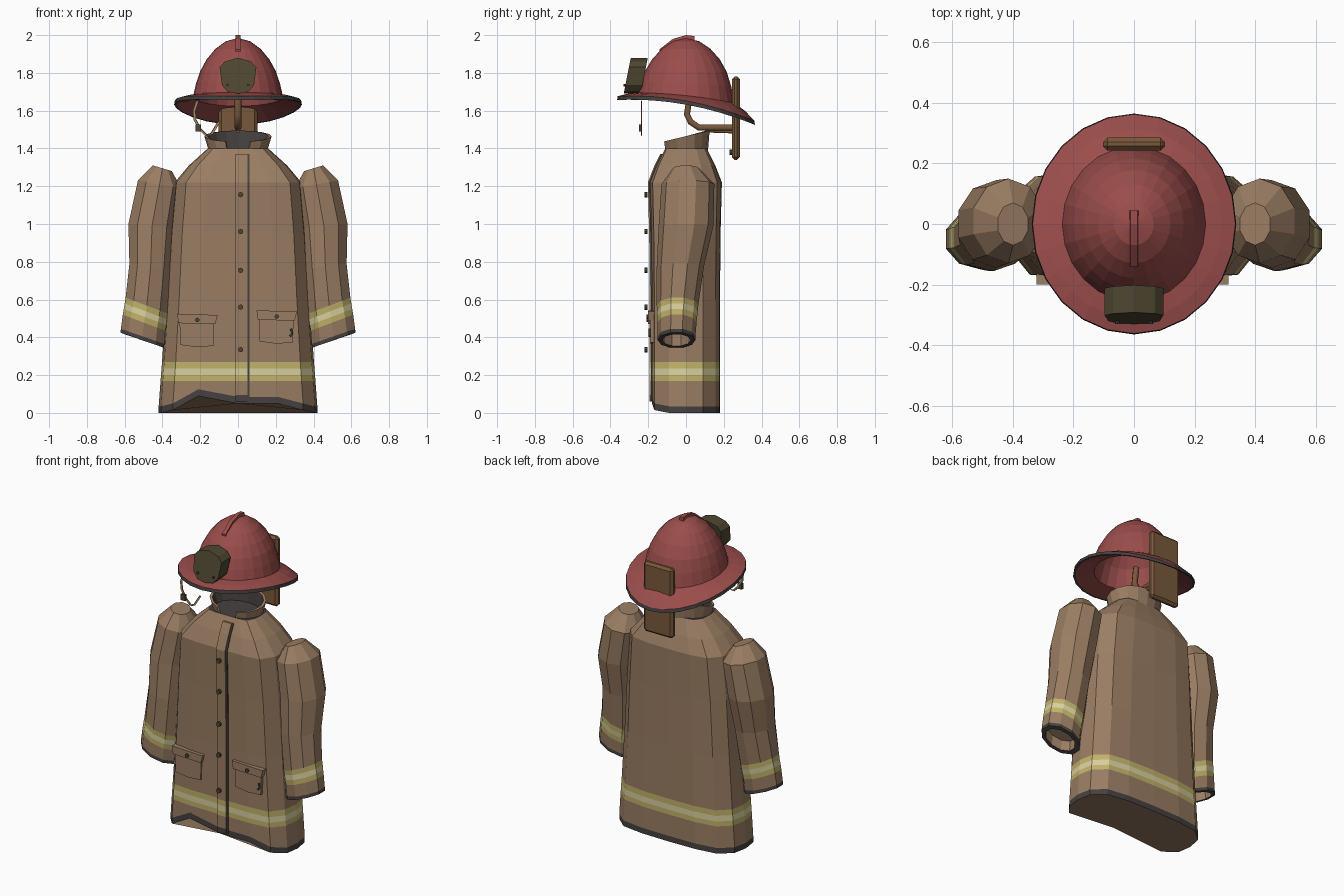
import bpy, bmesh
from math import sin, cos, pi, radians

if "Cube" in bpy.data.objects:
    bpy.data.objects.remove(bpy.data.objects["Cube"])


def material(name, rgb):
    lin = [((c / 255 + 0.055) / 1.055) ** 2.4 for c in rgb] + [1]
    m = bpy.data.materials.new(name)
    m.use_nodes = True
    m.diffuse_color = lin
    m.node_tree.nodes["Principled BSDF"].inputs["Base Color"].default_value = lin
    return m


MATS = {
    "coat": material("tan coat", (154, 125, 99)),
    "red": material("helmet red", (154, 77, 75)),
    "yellow": material("reflective yellow", (192, 178, 106)),
    "pale": material("reflective pale", (216, 207, 158)),
    "grey": material("dark grey trim", (70, 65, 64)),
    "olive": material("dark olive", (78, 71, 48)),
    "brown": material("wood brown", (121, 89, 59)),
    "strap": material("strap tan", (165, 135, 100)),
}
NAMES = list(MATS)


def loft(name, rings, color, start=None, end=None):
    """Skin closed rings; color is a name or a rule (band, segment) -> name."""
    rule = color if callable(color) else lambda i, j: color
    bm = bmesh.new()
    loops = [[bm.verts.new(p) for p in ring] for ring in rings]
    n = len(loops[0])
    for i in range(len(loops) - 1):
        a, b = loops[i], loops[i + 1]
        for j in range(n):
            k = (j + 1) % n
            f = bm.faces.new((a[j], a[k], b[k], b[j]))
            f.material_index = NAMES.index(rule(i, j))
    for loop, mat in ((loops[0], start), (loops[-1], end)):
        if mat:
            bm.faces.new(loop).material_index = NAMES.index(mat)
    bmesh.ops.remove_doubles(bm, verts=bm.verts, dist=1e-5)
    bmesh.ops.recalc_face_normals(bm, faces=bm.faces)
    me = bpy.data.meshes.new(name)
    bm.to_mesh(me)
    bm.free()
    for m in MATS.values():
        me.materials.append(m)
    ob = bpy.data.objects.new(name, me)
    bpy.context.collection.objects.link(ob)
    return ob


def prism(name, outline, front, back, color, lean=0):
    """Extrude an x-z outline along y, leaning back with height."""
    z0 = min(z for x, z in outline)
    rings = [[(x, y + lean * (z - z0), z) for x, z in outline] for y in (front, back)]
    return loft(name, rings, color, color, color)


def box(name, x0, x1, y0, y1, z0, z1, color):
    return prism(name, [(x0, z0), (x1, z0), (x1, z1), (x0, z1)], y0, y1, color)


def disc(name, x, y, z, r, color):
    pts = [(x + r * cos(t * pi / 4), z + r * sin(t * pi / 4)) for t in range(8)]
    return prism(name, pts, y, y + 0.016, color)


def tube(name, points, radius, color):
    cu = bpy.data.curves.new(name, "CURVE")
    cu.dimensions = "3D"
    cu.bevel_depth, cu.bevel_resolution, cu.use_fill_caps = radius, 1, True
    sp = cu.splines.new("POLY")
    sp.points.add(len(points) - 1)
    for p, co in zip(sp.points, points):
        p.co = (*co, 1)
    cu.materials.append(MATS[color])
    ob = bpy.data.objects.new(name, cu)
    bpy.context.collection.objects.link(ob)
    bpy.ops.object.select_all(action="DESELECT")
    ob.select_set(True)
    bpy.context.view_layer.objects.active = ob
    bpy.ops.object.convert(target="MESH")


# Coat body: flat front, rounded sides, rows of (height, half width, half depth)
half = [(0, -1), (.5, -1), (.82, -.93), (.97, -.5), (1, 0), (.96, .5), (.78, .87), (.45, .98), (0, 1)]
section = half + [(-x, y) for x, y in half[-2:0:-1]]
rows = [(0, .42, .18), (.035, .42, .18), (.17, .41, .18), (.2, .408, .18), (.235, .405, .18),
        (.27, .402, .18), (.6, .38, .18), (.95, .36, .183), (1.22, .335, .19),
        (1.31, .26, .155), (1.4, .16, .11)]
bands = ["grey", "coat", "yellow", "pale", "yellow"] + ["coat"] * 5


def hem_lift(i, x, y):
    if i > 1 or y > -.9:
        return 0
    return .09 if x == -.5 else .05 if abs(x) < .6 else .015


body = [[(x * w, y * d, z + hem_lift(i, x, y)) for x, y in section]
        for i, (z, w, d) in enumerate(rows)]
loft("coat_body", body, lambda i, j: bands[i], "coat", "grey")

# Front closure flap and the dark seam beside it
for name, x0, x1, out, dark in (("placket", -.012, .05, .012, False), ("placket_seam", .05, .06, .006, True)):
    strip = []
    for i, (z, w, d) in enumerate(rows):
        z = min(z, 1.37) + (.06 if i < 2 else 0)
        d = .125 if i == 10 else d
        strip.append([(x0, -d - out, z), (x1, -d - out, z), (x1, -d + .02, z), (x0, -d + .02, z)])
    end = "grey" if dark else "coat"
    loft(name, strip, lambda i, j: "grey" if dark else bands[i], end, end)

for z in (1.155, .96, .755, .56, .335):
    disc("coat_button", .014, -.22, z, .014, "olive")

# Sleeves: each row is inner x, inner z, outer x, outer z, centre y, half depth
sleeve_rows = [(.35, 1.28, .45, 1.31, 0, .07), (.30, 1.19, .53, 1.23, .01, .14),
               (.33, .98, .58, 1.0, 0, .145), (.35, .76, .575, .79, -.03, .125),
               (.37, .525, .595, .61, -.045, .11), (.375, .495, .6, .58, -.045, .108),
               (.38, .465, .605, .55, -.047, .106), (.385, .435, .61, .52, -.048, .104),
               (.39, .365, .62, .445, -.05, .1), (.392, .345, .622, .425, -.05, .1),
               (.42, .355, .597, .415, -.05, .075), (.415, .42, .59, .48, -.05, .075)]
sleeve_bands = ["coat"] * 4 + ["yellow", "pale", "yellow", "coat", "grey", "grey", "coat"]
for side, s in (("left", 1), ("right", -1)):
    rings = []
    for xi, zi, xo, zo, cy, ry in sleeve_rows:
        ring = []
        for k in range(10):
            t = (k + .5) * pi / 5
            f = .5 + .5 * cos(t) / cos(pi / 10)
            ring.append((s * (xi + (xo - xi) * f), cy + ry * sin(t), zi + (zo - zi) * f))
        rings.append(ring)
    loft(side + "_sleeve", rings, lambda i, j: sleeve_bands[i], "coat", "coat")

# Pockets with flaps and buttons
for side, cx, dz, s in (("right", -.215, 0, 1), ("left", .205, .018, -1)):
    prism(side + "_pocket", [(cx - .09, .36 + dz), (cx, .348 + dz), (cx + .085, .355 + dz),
                             (cx + .09, .5 + dz), (cx - .095, .5 + dz)], -.188, -.14, "coat")
    prism(side + "_pocket_flap", [(cx - .1, .475 + dz), (cx + .095, .47 + dz),
                                  (cx + .107, .518 + dz), (cx - .107, .525 + dz)], -.2, -.14, "coat")
    disc(side + "_pocket_button", cx, -.208, .492 + dz, .012, "olive")
tube("pocket_clip", [(.275, -.193, .405), (.287, -.193, .42), (.28, -.193, .445)], .006, "grey")

# Standing collar, open at the front, with a dark lining
sections = []
for k in range(15):
    t = radians(-68 + 316 * k / 14)
    c, n = cos(t), sin(t)
    top = 1.465 + .03 * n
    sections.append([(.15 * c, .115 * n, 1.37), (.178 * c, .125 * n, top),
                     (.162 * c, .11 * n, top), (.134 * c, .1 * n, 1.37)])
loft("collar", sections, lambda i, j: "grey" if j == 2 else "coat", "coat", "coat")

# Helmet: dome, brim sloping down to the back, dark rim and hollow inside
# Rows are radius, height and share of the brim slope
helmet_rows = [(.0, 1.985, 0), (.065, 1.967, 0), (.12, 1.927, 0), (.165, 1.873, 0), (.2, 1.81, .1),
               (.222, 1.745, .3), (.237, 1.68, .6), (.29, 1.668, .8), (.335, 1.652, 1),
               (.338, 1.632, 1), (.325, 1.632, 1), (.222, 1.66, .6), (.19, 1.79, 0),
               (.11, 1.91, 0), (0, 1.95, 0)]
shell = []
for r, z, k in helmet_rows:
    ring = []
    for a in range(24):
        x, y = r * cos(a * pi / 12), 1.08 * r * sin(a * pi / 12)
        ring.append((x, y, z - k * (.18 * y + .31 * y * y)))
    shell.append(ring)
loft("helmet", shell, lambda i, j: "grey" if i in (8, 9) else "red")

# Crown ridge
crest = [[(x, y, z) for x, z in ((-.016, b), (.016, b), (.012, t), (-.012, t))]
         for y, b, t in ((-.14, 1.88, 1.925), (-.07, 1.94, 1.98), (0, 1.96, 2.0), (.045, 1.96, 1.995))]
loft("crown_ridge", crest, "red", "red", "red")

# Front shield, leaning with the dome
shield = [(-.055, 1.7), (0, 1.69), (.055, 1.7), (.085, 1.735), (.097, 1.83), (.07, 1.86),
          (0, 1.88), (-.07, 1.86), (-.097, 1.83), (-.085, 1.735)]
prism("front_shield", shield, -.33, -.24, "olive", .2)
for x in (-.055, .055):
    disc("shield_stud", x, -.33, 1.735, .007, "grey")

# Wall mount behind the helmet and its hook
mount = box("wall_mount", -.102, .102, .243, .285, 1.34, 1.78, "brown")
bevel = mount.modifiers.new("bevel", "BEVEL")
bevel.width, bevel.segments = .014, 1
tube("hook", [(0, .26, 1.51), (0, .07, 1.51), (0, .025, 1.54), (0, .005, 1.58), (0, .02, 1.68)], .019, "brown")
tube("hook_brace", [(0, .25, 1.49), (0, .1, 1.495)], .012, "brown")
disc("mount_screw", 0, .23, 1.38, .014, "olive")

# Chin strap: a flat ribbon hanging at one side of the brim
path = [(-.215, 1.65), (-.232, 1.6), (-.228, 1.55), (-.2, 1.5), (-.165, 1.465), (-.14, 1.475), (-.1, 1.54)]
ribbon = [[(x - .007, -.237, z), (x + .007, -.237, z), (x + .007, -.233, z + .004), (x - .007, -.233, z + .004)]
          for x, z in path]
loft("chin_strap", ribbon, "strap", "strap", "strap")
box("strap_buckle", -.225, -.195, -.25, -.234, 1.49, 1.528, "olive")
